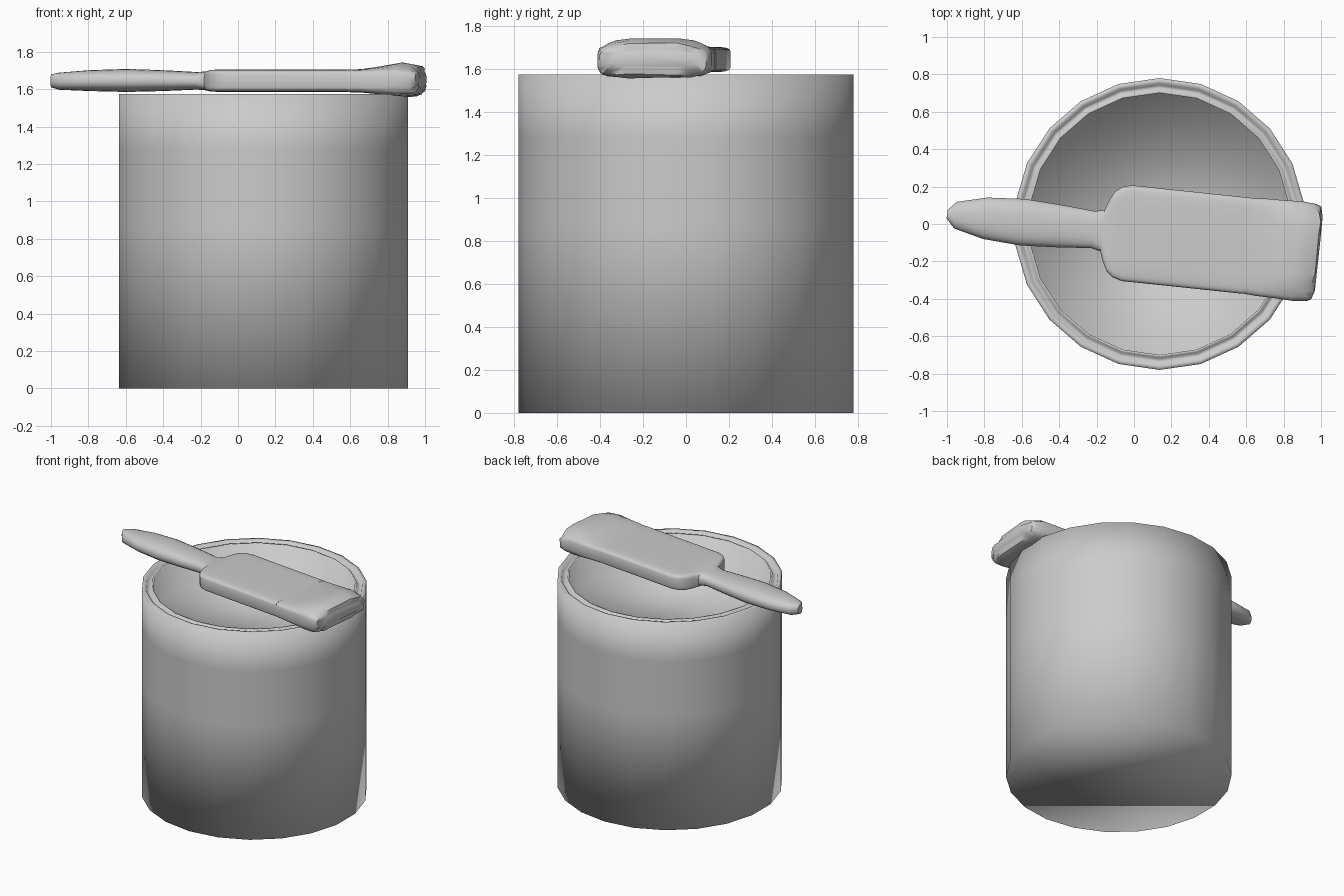
import bpy, bmesh, math, random

if "Cube" in bpy.data.objects:
    bpy.data.objects.remove(bpy.data.objects["Cube"])

random.seed(4)
SIDES = 22          # facets of the can
CAN_X = 0.137
TILT = math.radians(6)


def loft(name, rings, angle=None):
    """Skin closed rings of points, cap both ends, shade smooth."""
    bm = bmesh.new()
    loops = [[bm.verts.new(p) for p in ring] for ring in rings]
    for a, b in zip(loops, loops[1:]):
        n = len(a)
        for i in range(n):
            j = (i + 1) % n
            bm.faces.new((a[i], a[j], b[j], b[i]))
    bm.faces.new(list(reversed(loops[0])))
    bm.faces.new(loops[-1])
    bmesh.ops.recalc_face_normals(bm, faces=bm.faces[:])
    mesh = bpy.data.meshes.new(name)
    bm.to_mesh(mesh)
    bm.free()
    ob = bpy.data.objects.new(name, mesh)
    bpy.context.collection.objects.link(ob)
    bpy.ops.object.select_all(action='DESELECT')
    ob.select_set(True)
    bpy.context.view_layer.objects.active = ob
    if angle is None:
        bpy.ops.object.shade_smooth()
    else:
        bpy.ops.object.shade_smooth_by_angle(angle=math.radians(angle))
    return ob


def circle(r, z):
    return [(CAN_X + r * math.cos(math.pi / 2 + i * math.tau / SIDES),
             r * math.sin(math.pi / 2 + i * math.tau / SIDES), z)
            for i in range(SIDES)]


def section(u, half_w, z0, z1, power, crown=0.0, jitter=0.0, count=24):
    """Superellipse across the brush axis at distance u along it."""
    ring = []
    for i in range(count):
        t = (i + 0.5) * math.tau / count
        c, s = math.cos(t), math.sin(t)
        a = math.copysign(abs(c) ** (2 / power), c)
        b = math.copysign(abs(s) ** (2 / power), s)
        v = a * half_w
        z = (z0 + z1) / 2 + b * (z1 - z0) / 2
        if b > 0:
            z -= crown * a * a * b
        uu = u + random.uniform(-jitter, jitter)
        z += random.uniform(-jitter, jitter) * 0.4
        ring.append((uu * math.cos(TILT) + v * math.sin(TILT),
                     -0.053 - uu * math.sin(TILT) + v * math.cos(TILT), z))
    return ring


# Open can: outer wall, grooved rim, inner wall and floor
can_profile = [(0.78, 0), (0.78, 0.87), (0.78, 1.28), (0.78, 1.575),
               (0.752, 1.575), (0.742, 1.55), (0.722, 1.55), (0.712, 1.572),
               (0.70, 1.572), (0.697, 1.33)]
loft("paint_can", [circle(r, z) for r, z in can_profile])

# Brush handle flowing through the shoulders into the flat block
handle = [(-1.005, 0.022, 1.61, 1.68, 2.4), (-0.96, 0.072, 1.597, 1.689, 2.4),
          (-0.80, 0.112, 1.59, 1.702, 2.4), (-0.60, 0.126, 1.585, 1.709, 2.4),
          (-0.40, 0.115, 1.59, 1.702, 2.4), (-0.22, 0.10, 1.598, 1.692, 2.6),
          (-0.17, 0.112, 1.594, 1.695, 3.5), (-0.15, 0.165, 1.59, 1.70, 6),
          (-0.125, 0.215, 1.587, 1.704, 8), (-0.09, 0.243, 1.586, 1.705, 8),
          (-0.04, 0.258, 1.586, 1.705, 8), (0.61, 0.258, 1.586, 1.705, 8)]
loft("brush_handle", [section(*s) for s in handle], 40)

# Bristles swelling toward a ragged end
bristles = [(0.58, 0.254, 1.585, 1.704, 8, 0.0, 0.0),
            (0.68, 0.262, 1.582, 1.709, 7, 0.004, 0.0),
            (0.78, 0.264, 1.572, 1.728, 6, 0.02, 0.006),
            (0.88, 0.268, 1.562, 1.755, 5, 0.045, 0.01),
            (0.945, 0.262, 1.56, 1.738, 5, 0.04, 0.012),
            (0.975, 0.25, 1.575, 1.725, 5, 0.035, 0.012),
            (0.988, 0.21, 1.61, 1.70, 4, 0.02, 0.008)]
loft("brush_bristles", [section(*s) for s in bristles], 50)
